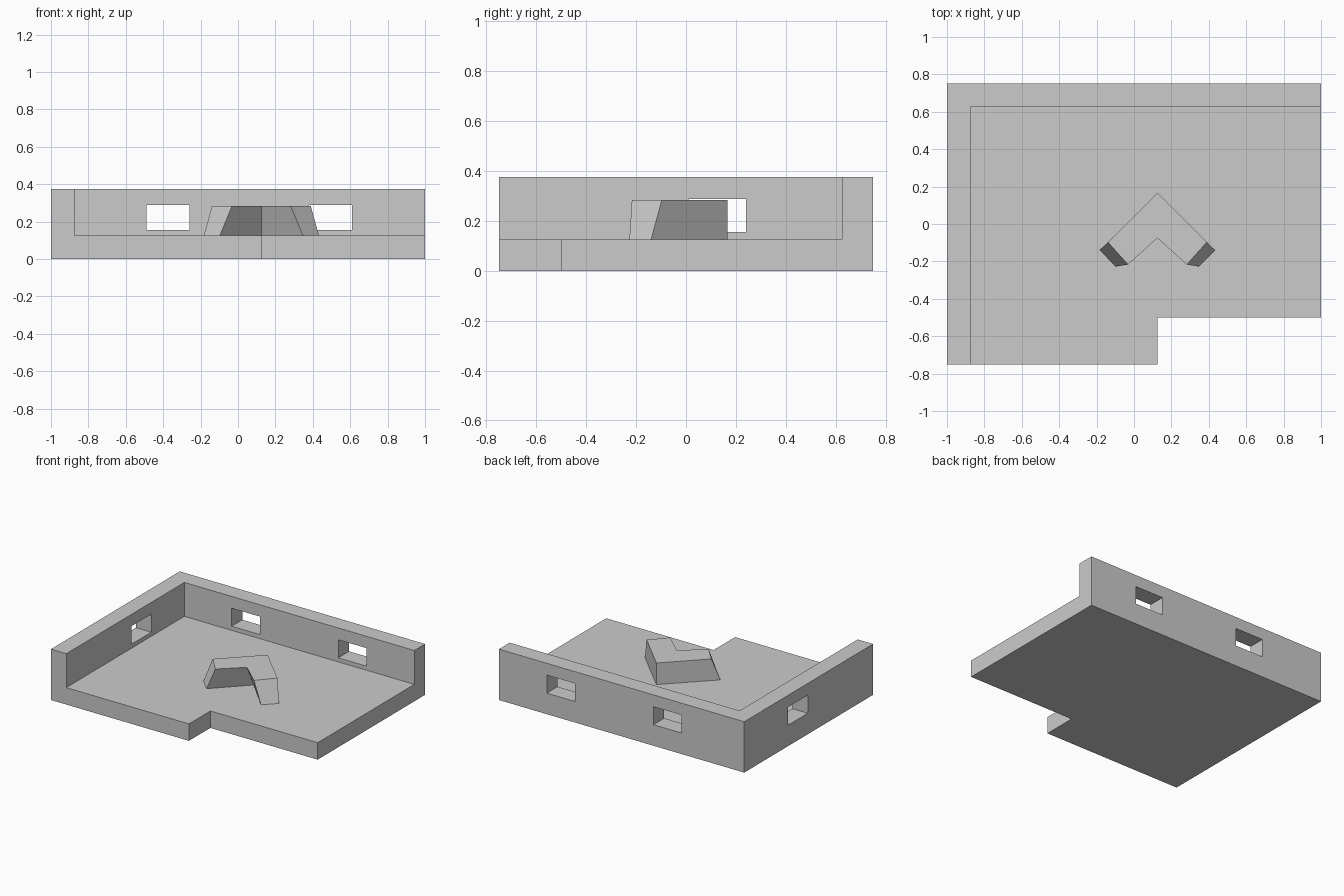
import bpy
import bmesh

default = bpy.data.objects.get("Cube")
if default:
    bpy.data.objects.remove(default, do_unlink=True)

# Single plain grey
GREY = (0.6, 0.6, 0.6, 1)
grey = bpy.data.materials.new("plain_grey")
grey.use_nodes = True
grey.diffuse_color = GREY
grey.node_tree.nodes["Principled BSDF"].inputs["Base Color"].default_value = GREY


def prism(name, bottom, z0, z1, top=None):
    """Solid between a bottom outline and a matching top outline."""
    bm = bmesh.new()
    low = [bm.verts.new((x, y, z0)) for x, y in bottom]
    high = [bm.verts.new((x, y, z1)) for x, y in (top or bottom)]
    bm.faces.new(low[::-1])
    bm.faces.new(high)
    n = len(low)
    for i in range(n):
        j = (i + 1) % n
        bm.faces.new((low[i], low[j], high[j], high[i]))
    bmesh.ops.recalc_face_normals(bm, faces=bm.faces)
    mesh = bpy.data.meshes.new(name)
    bm.to_mesh(mesh)
    bm.free()
    mesh.materials.append(grey)
    obj = bpy.data.objects.new(name, mesh)
    bpy.context.collection.objects.link(obj)
    return obj


def cut_box(target, x0, x1, y0, y1, z0, z1):
    """Subtract a box from the target and discard the cutter."""
    cutter = prism("cutter", [(x0, y0), (x1, y0), (x1, y1), (x0, y1)], z0, z1)
    cutter.hide_render = True
    mod = target.modifiers.new("cut", "BOOLEAN")
    mod.operation = "DIFFERENCE"
    mod.solver = "EXACT"
    mod.object = cutter
    bpy.context.view_layer.objects.active = target
    bpy.ops.object.modifier_apply(modifier=mod.name)
    bpy.data.objects.remove(cutter, do_unlink=True)


# Room: notched block hollowed to a floor slab with a back and a side wall
FLOOR, WALL = 0.125, 0.375
outline = [(-1, -0.75), (0.125, -0.75), (0.125, -0.5),
           (1, -0.5), (1, 0.75), (-1, 0.75)]
room = prism("room_floor_and_walls", outline, 0, WALL)
cut_box(room, -0.875, 1.2, -0.9, 0.625, FLOOR, 0.5)

# Window openings: two in the back wall, one in the side wall
SILL, HEAD = 0.155, 0.288
for x in (-0.49, 0.38):
    cut_box(room, x, x + 0.23, 0.5, 0.9, SILL, HEAD)
cut_box(room, -1.1, -0.8, 0.01, 0.24, SILL, HEAD)


# Chevron counter: each half outline is mirrored about its centre line
def chevron(back, outer, inner, notch, cx=0.125):
    right = [(cx + dx, y) for dx, y in (outer, inner)]
    left = [(cx - dx, y) for dx, y in (inner, outer)]
    return [(cx, back)] + right + [(cx, notch)] + left


counter = prism("chevron_counter",
                chevron(0.167, (0.308, -0.14), (0.222, -0.227), 0.0),
                FLOOR, 0.284,
                chevron(0.167, (0.264, -0.097), (0.157, -0.217), -0.075))

# Crisp edges
for obj in (room, counter):
    bpy.ops.object.select_all(action="DESELECT")
    obj.select_set(True)
    bpy.context.view_layer.objects.active = obj
    bpy.ops.object.shade_smooth_by_angle()
